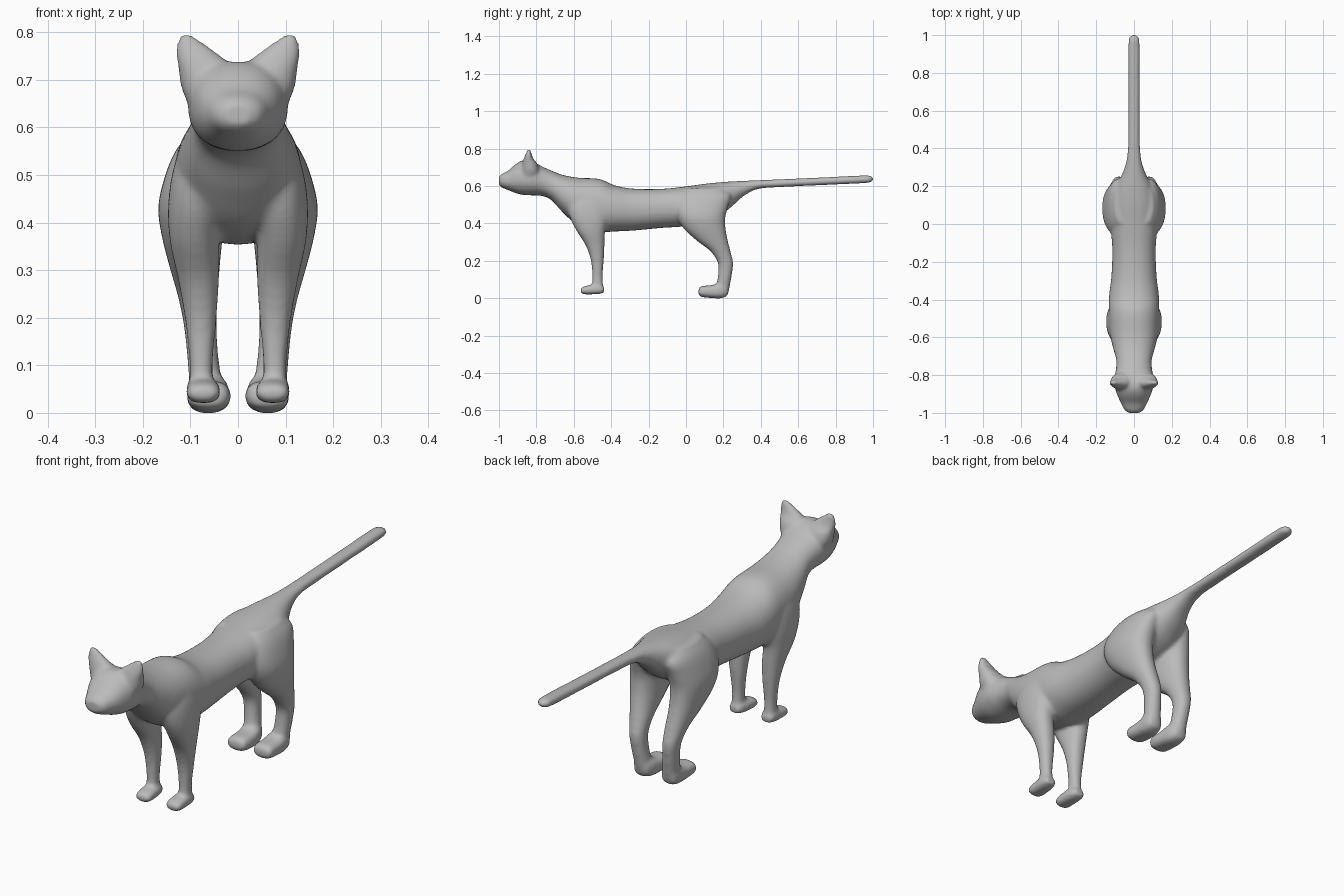
import bpy, bmesh, math

fur = bpy.data.materials.new("grey fur")
fur.diffuse_color = (0.5, 0.5, 0.5, 1)
bm = bmesh.new()


def hermite(rows, i, f):
    """Smoothly interpolate between section i and i+1."""
    def slope(k, c):
        a, b = rows[max(k - 1, 0)], rows[min(k + 1, len(rows) - 1)]
        return (b[c] - a[c]) / (b[0] - a[0])
    p, q = rows[i], rows[i + 1]
    h = q[0] - p[0]
    out = [p[0] + h * f]
    for c in range(1, 5):
        out.append((2*f**3 - 3*f**2 + 1) * p[c] + (f**3 - 2*f**2 + f) * h * slope(i, c)
                   + (3*f**2 - 2*f**3) * q[c] + (f**3 - f**2) * h * slope(i + 1, c))
    return out


def loft(rows, axis, side=1, power=2.2, n=32, steps=5):
    """Closed tube; rows = (position on axis, x0, x1, other0, other1)."""
    dense = [hermite(rows, i, s / steps) for i in range(len(rows) - 1) for s in range(steps)]
    dense.append(rows[-1])
    rings = []
    for t, x0, x1, b0, b1 in dense:
        ring = []
        for k in range(n):
            a = 2 * math.pi * k / n
            c, s = math.cos(a), math.sin(a)
            u = math.copysign(abs(c) ** (2 / power), c)
            v = math.copysign(abs(s) ** (2 / power), s)
            x = side * ((x0 + x1) / 2 + u * (x1 - x0) / 2)
            b = (b0 + b1) / 2 + v * (b1 - b0) / 2
            ring.append(bm.verts.new((x, t, b) if axis == "y" else (x, b, t)))
        rings.append(ring)
    faces = [bm.faces.new(rings[0]), bm.faces.new(rings[-1])]
    for r, q in zip(rings, rings[1:]):
        for k in range(n):
            faces.append(bm.faces.new((r[k], r[(k+1) % n], q[(k+1) % n], q[k])))
    bmesh.ops.recalc_face_normals(bm, faces=faces)


# head, neck, trunk and tail: (y, half width, bottom, top)
spine = [(-1.0, .03, .605, .65), (-.985, .05, .592, .664), (-.95, .068, .578, .683),
         (-.91, .087, .562, .718), (-.87, .1, .552, .738), (-.82, .105, .55, .732),
         (-.77, .096, .547, .705), (-.72, .094, .525, .683), (-.66, .11, .46, .66),
         (-.58, .128, .39, .645), (-.46, .134, .355, .637), (-.38, .132, .357, .603),
         (-.28, .12, .362, .586), (-.13, .115, .376, .585), (0, .125, .385, .598),
         (.1, .122, .405, .612), (.18, .105, .44, .62), (.25, .07, .495, .625),
         (.31, .046, .548, .628), (.38, .034, .583, .631), (.5, .031, .594, .636),
         (.75, .031, .606, .647), (.96, .03, .616, .657), (.99, .025, .621, .653),
         (1.0, .012, .63, .645)]
loft([(y, -w, w, z0, z1) for y, w, z0, z1 in spine], "y")

for side in (1, -1):
    # ear
    loft([(.63, .02, .096, -.88, -.79), (.68, .015, .118, -.88, -.785),
          (.72, .01, .125, -.876, -.795), (.745, .03, .129, -.868, -.815),
          (.77, .062, .129, -.858, -.825), (.79, .09, .126, -.85, -.83),
          (.798, .1, .12, -.846, -.834)], "z", side)
    # front leg
    loft([(.03, .05, .104, -.51, -.442), (.07, .053, .102, -.503, -.444),
          (.12, .052, .103, -.501, -.446), (.2, .045, .112, -.508, -.44),
          (.28, .04, .126, -.535, -.436), (.36, .04, .143, -.585, -.432),
          (.43, .03, .147, -.62, -.415), (.5, .02, .139, -.635, -.41),
          (.57, .01, .118, -.62, -.42)], "z", side)
    # front paw
    loft([(-.563, .05, .098, .03, .053), (-.55, .039, .107, .022, .062),
          (-.5, .038, .109, .021, .072), (-.46, .043, .108, .024, .07),
          (-.438, .055, .1, .03, .06)], "y", side, 2.6)
    # hind leg
    loft([(.03, .03, .1, .155, .228), (.07, .035, .103, .163, .235),
          (.13, .042, .108, .172, .246), (.19, .045, .115, .17, .252),
          (.25, .042, .128, .132, .238), (.31, .038, .145, .055, .223),
          (.37, .032, .16, -.01, .212), (.43, .025, .168, -.045, .21),
          (.49, .02, .156, -.06, .225), (.55, .015, .132, -.04, .24),
          (.59, .01, .1, 0, .2)], "z", side)
    # hind paw
    loft([(.067, .03, .095, .018, .05), (.08, .018, .106, .008, .064),
          (.14, .016, .107, .001, .07), (.19, .022, .106, 0, .085),
          (.222, .035, .1, .012, .08)], "y", side, 2.6)

mesh = bpy.data.meshes.new("cat_body")
bm.to_mesh(mesh)
bm.free()
mesh.materials.append(fur)
cat = bpy.data.objects.new("cat_body", mesh)
bpy.context.collection.objects.link(cat)

# fuse all parts into one skin and soften the joins
fuse = cat.modifiers.new("fuse", "REMESH")
fuse.mode = "VOXEL"
fuse.voxel_size = 0.008
fuse.use_smooth_shade = True
soft = cat.modifiers.new("soften", "SMOOTH")
soft.factor = 0.5
soft.iterations = 8
